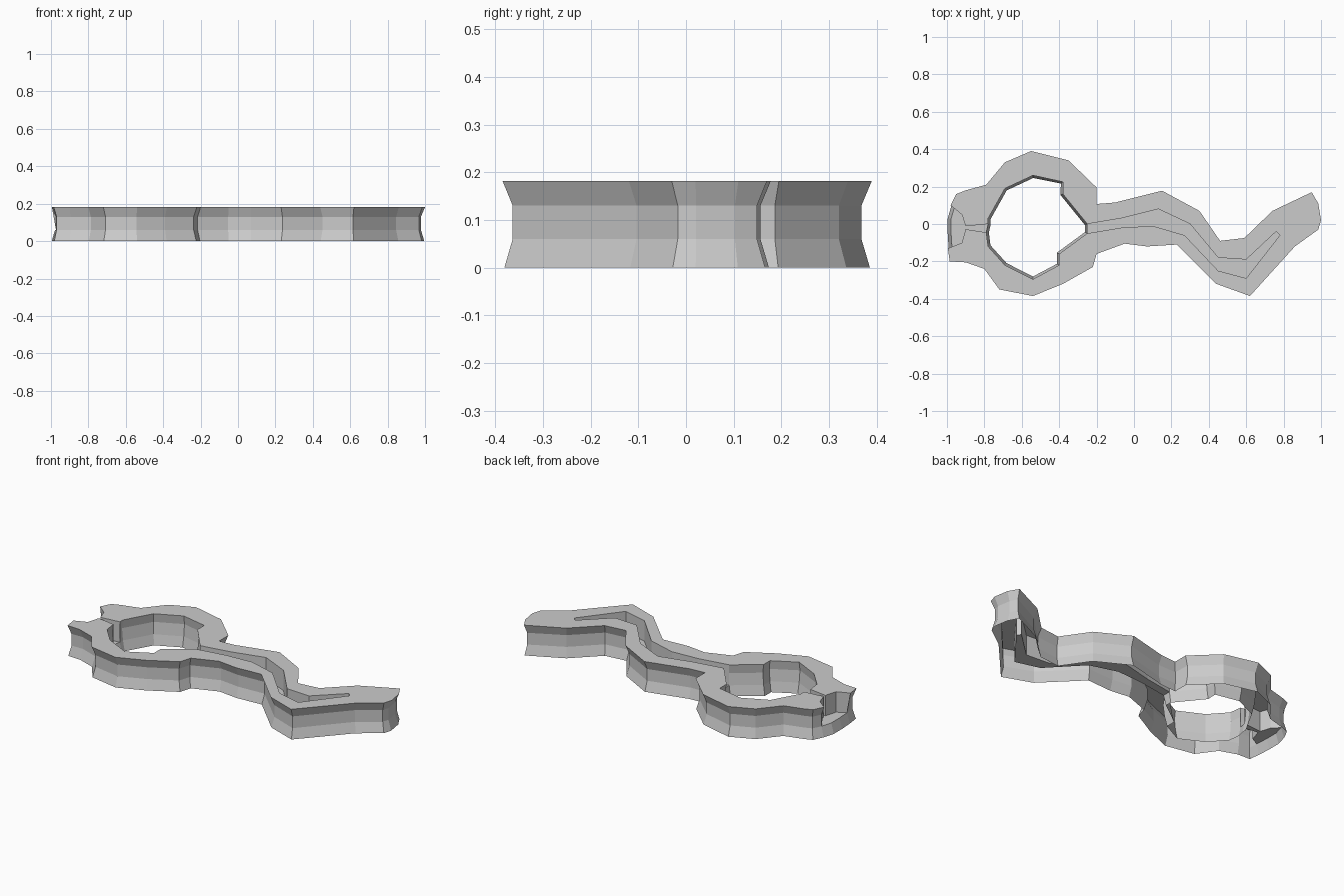
import bpy, bmesh
from mathutils import Vector

if "Cube" in bpy.data.objects:
    bpy.data.objects.remove(bpy.data.objects["Cube"])

TOP, UPPER, LOWER = 0.182, 0.13, 0.06   # rim, upper waist, lower waist / channel floor


def pts(*v):
    return [Vector((v[i], v[i + 1])) for i in range(0, len(v), 2)]


def inset(loop, d):
    """Shift a closed clockwise loop to its right-hand side by d."""
    out = []
    for i, p in enumerate(loop):
        a = (p - loop[i - 1]).normalized()
        b = (loop[(i + 1) % len(loop)] - p).normalized()
        n = (Vector((a.y, -a.x)) + Vector((b.y, -b.x))).normalized()
        out.append(p + n * d)
    return out


# Outer outline, clockwise from the entrance notch
outer = pts(-.98, .10, -.95, .16, -.9, .18, -.79, .21, -.69, .33, -.55, .39,
            -.35, .34, -.2, .195, -.2, .107, -.1, .115, .15, .178, .35, .07,
            .46, -.09, .59, -.075, .74, .07, .95, .17, .985, .11, 1, .02,
            .985, -.03, .86, -.12, .62, -.385, .44, -.32, .23, -.11, .07, -.12,
            -.05, -.105, -.2, -.16, -.22, -.23, -.38, -.32, -.54, -.385,
            -.72, -.35, -.8, -.24, -.9, -.205, -.985, -.2, -.995, -.13)
mouth = pts(-1, -.05, -1, .03)
# Round opening, as upper and lower halves
hole_up = pts(-.78, 0, -.78, .03, -.69, .19, -.54, .26, -.38, .225, -.38, .16, -.25, 0)
hole_low = pts(-.25, -.05, -.4, -.16, -.4, -.22, -.54, -.295, -.69, -.22, -.78, -.12, -.79, -.045)
# Sunken channel along the tail
tail_up = pts(-.25, 0, -.07, .03, .13, .08, .3, 0, .45, -.18, .6, -.19, .76, -.04)
tail_low = pts(-.25, -.05, -.07, -.02, .1, -.01, .27, -.06, .45, -.25, .6, -.29, .78, -.06)
# Entrance notch edges, from the outside inwards
notch_up = [outer[0]] + pts(-.92, .05, -.9, -.012) + [hole_up[0]]
notch_low = [outer[-1]] + pts(-.92, -.1, -.9, -.028) + [hole_low[-1]]

bm = bmesh.new()


def face(points):
    return bm.faces.new([bm.verts.new(p) for p in points])


def at(loop, z):
    return [Vector((p.x, p.y, z)) for p in loop]


def strip(a, b):
    for i in range(len(a) - 1):
        face([a[i], a[i + 1], b[i + 1], b[i]])


def waisted_wall(loop, levels, open_edges):
    """Wall of stacked rings; edges in open_edges only rise to the channel floor."""
    rings = [at(inset(loop, d), z) for z, d in levels]
    n = len(loop)
    for k in range(3):
        for i in range(n):
            if k < 2 and i in open_edges:
                continue
            j = (i + 1) % n
            face([rings[k][i], rings[k][j], rings[k + 1][j], rings[k + 1][i]])
    return rings


# Flat rim, a single outline that runs round both banks
rim = (outer + notch_low[1:3] + hole_low[::-1] + tail_low[1:] + tail_up[::-1]
       + hole_up[-2::-1] + notch_up[2:0:-1])
top = face(at(rim, TOP))
bmesh.ops.triangulate(bm, faces=[top], ngon_method='EAR_CLIP')

# Outer wall, pinched at mid height
n = len(outer)
orings = waisted_wall(outer + mouth, [(TOP, 0), (UPPER, .022), (LOWER, .022), (0, .004)],
                      {n - 1, n, n + 1})

# Inner wall of the round opening
h = len(hole_up)
hrings = waisted_wall(hole_up + hole_low, [(TOP, 0), (UPPER, -.008), (LOWER, 0), (0, .014)],
                      {h - 1, 2 * h - 1})

# Channel walls and floors
hl = hrings[2]
for up, low, ends in ((tail_up, tail_low, {0: (hl[h - 1], hl[h])}),
                      (notch_up, notch_low, {0: (orings[2][0], orings[2][n - 1]),
                                             3: (hl[0], hl[-1])})):
    fu, fl = at(up, LOWER), at(low, LOWER)
    for i, (u, l) in ends.items():
        fu[i], fl[i] = u, l
    strip(at(up, TOP), fu)
    strip(at(low, TOP), fl)
    strip(fu, fl)
    if up is tail_up:
        face([*at([up[-1], low[-1]], TOP), fl[-1], fu[-1]])
# Floor of the entrance mouth
face([orings[2][n - 1], orings[2][n], orings[2][n + 1], orings[2][0]])

bmesh.ops.remove_doubles(bm, verts=bm.verts, dist=1e-4)
bmesh.ops.recalc_face_normals(bm, faces=bm.faces)
if sum(f.normal.z * f.calc_area() for f in bm.faces) < 0:
    bmesh.ops.reverse_faces(bm, faces=bm.faces)
mesh = bpy.data.meshes.new("channel_shell")
bm.to_mesh(mesh)
bm.free()
bpy.context.collection.objects.link(bpy.data.objects.new("channel_shell", mesh))
